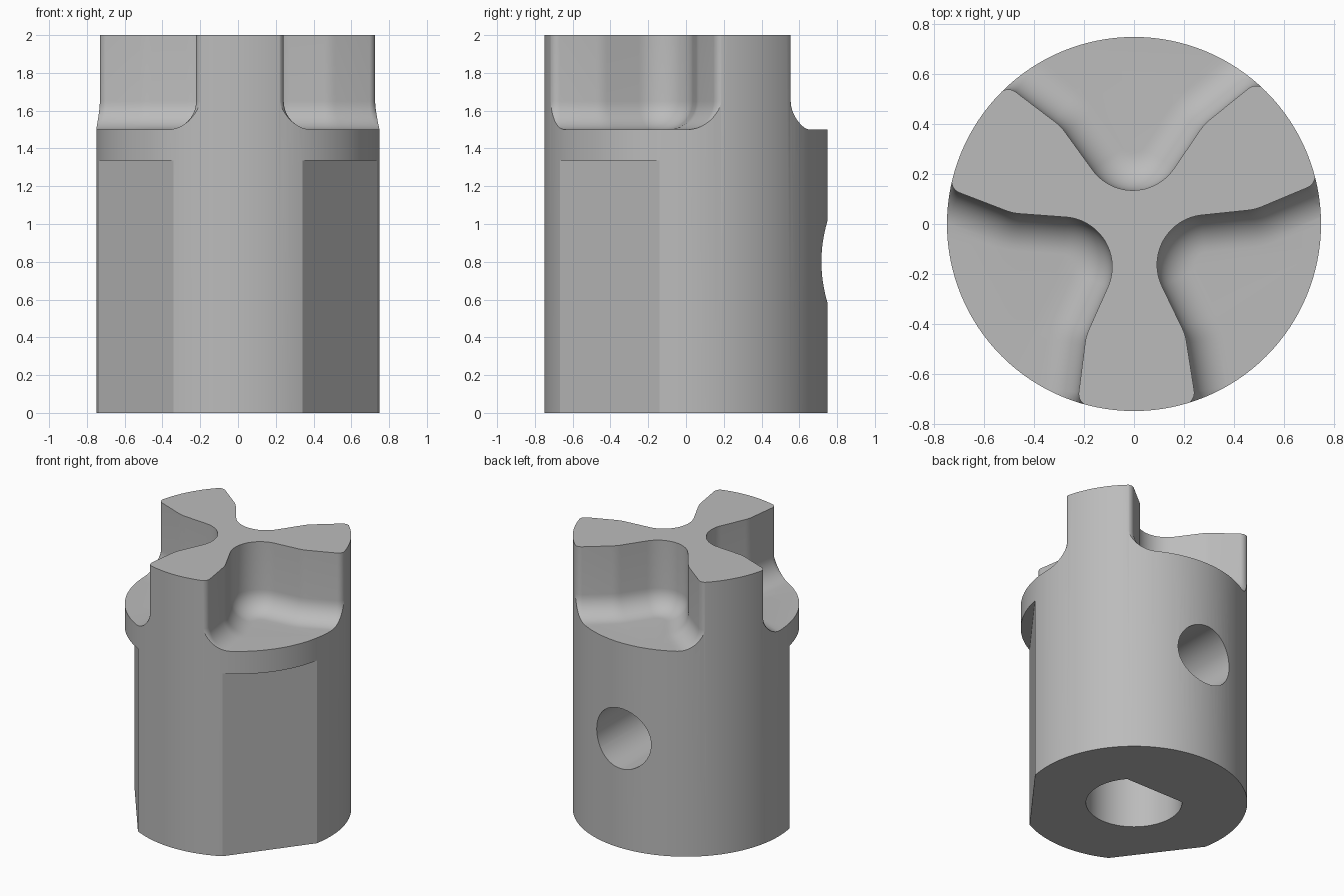
import bpy, bmesh, math
from mathutils import Matrix

if "Cube" in bpy.data.objects:
    bpy.data.objects.remove(bpy.data.objects["Cube"])

R, H, FLOOR, FILLET = 0.75, 2.0, 1.5, 0.15

grey = bpy.data.materials.new("plain_grey")
grey.diffuse_color = (0.5, 0.5, 0.5, 1)
grey.use_nodes = True
grey.node_tree.nodes["Principled BSDF"].inputs["Base Color"].default_value = grey.diffuse_color


def finish(bm, name):
    bmesh.ops.recalc_face_normals(bm, faces=bm.faces)
    mesh = bpy.data.meshes.new(name)
    bm.to_mesh(mesh)
    bm.free()
    mesh.materials.append(grey)
    ob = bpy.data.objects.new(name, mesh)
    bpy.context.collection.objects.link(ob)
    return ob


def loft(layers, name):
    """Solid through equal-length rings of 3D points."""
    bm = bmesh.new()
    rings = [[bm.verts.new(p) for p in ring] for ring in layers]
    n = len(rings[0])
    for a, b in zip(rings, rings[1:]):
        for i in range(n):
            j = (i + 1) % n
            bm.faces.new((a[i], a[j], b[j], b[i]))
    bm.faces.new(rings[0])
    bm.faces.new(rings[-1])
    return finish(bm, name)


def prism(points, z0, z1, name):
    return loft([[(x, y, z) for x, y in points] for z in (z0, z1)], name)


def circle(r, n, start=0.0, end=2 * math.pi, closed=True):
    k = n if closed else n - 1
    return [(r * math.cos(start + (end - start) * i / k),
             r * math.sin(start + (end - start) * i / k)) for i in range(n)]


def pocket_outline(offset):
    """Pocket between two wings, moved into the pocket by offset."""
    # arcs: centre, signed radius, start and end heading, steps
    arcs = [(0, 0.335, -0.2, 0, 55, 12),
            (0.434, 0.257, 0.2, 55, 37, 5),
            (0.497, 0.497, 0.05, 37, -45, 10)]
    half = []
    for cx, cy, r, h0, h1, n in arcs:
        for i in range(n + 1):
            h = math.radians(h0 + (h1 - h0) * i / n)
            half.append((cx - (r + offset) * math.sin(h),
                         cy + (r + offset) * math.cos(h)))
    x, y = half[-1]
    half += [(x + 0.085, y - 0.085), (1.1, 0.98)]
    return [(-x, y) for x, y in reversed(half[1:])] + half


# Round body
body = prism(circle(R, 128), 0, H, "coupling_body")
cutters = []

# Three pockets with rounded floors leave a three-winged top
layers = [(H + 0.2, 0.0)]
for i in range(11):
    t = math.pi / 2 * i / 10
    layers.append((FLOOR + FILLET * (1 - math.sin(t)), FILLET * (1 - math.cos(t))))
for k in range(3):
    rings = [[(x, y, z) for x, y in pocket_outline(o)] for z, o in layers]
    pocket = loft(rings, "pocket_cutter")
    pocket.data.transform(Matrix.Rotation(math.radians(0.85 + 120 * k), 4, 'Z'))
    cutters.append(pocket)

# Two flats on the front left and front right
for s in (-1, 1):
    nx, ny, d = 0.8 * s, -0.6, 0.674
    quad = [(nx * a - ny * b, ny * a + nx * b)
            for a, b in ((d, -1), (d, 1), (1.2, 1), (1.2, -1))]
    cutters.append(prism(quad, -0.2, 1.335, "flat_cutter"))

# D-shaped shaft bore with its flat towards the back
a = math.asin(0.212 / 0.318)
bore = circle(0.318, 64, math.pi - a, 2 * math.pi + a, False)
cutters.append(prism(bore, -0.2, 1.2, "bore_cutter"))

# Screw hole from the back into the bore
hole = prism(circle(0.22, 64), 0, 1, "screw_hole_cutter")
hole.data.transform(Matrix.Translation((0, 1.1, 0.8)) @ Matrix.Rotation(math.pi / 2, 4, 'X'))
cutters.append(hole)

for c in cutters:
    c.hide_render = True
    mod = body.modifiers.new(c.name, 'BOOLEAN')
    mod.operation = 'DIFFERENCE'
    mod.solver = 'EXACT'
    mod.object = c

# Apply the cuts, then remove the cutters
bpy.context.view_layer.objects.active = body
body.select_set(True)
for mod in list(body.modifiers):
    bpy.ops.object.modifier_apply(modifier=mod.name)
for c in cutters:
    bpy.data.objects.remove(c)
bpy.ops.object.shade_smooth_by_angle(angle=math.radians(25))
